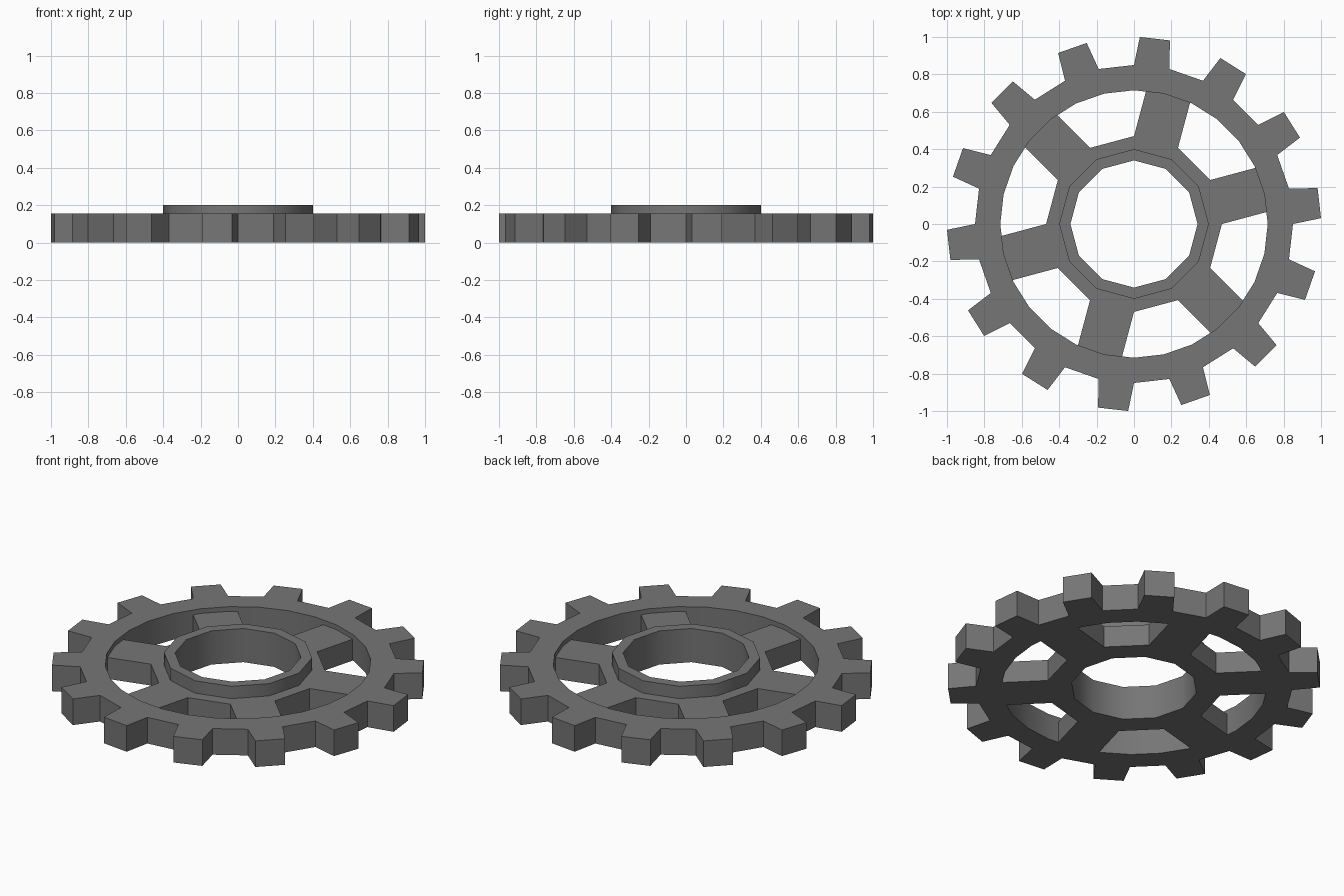
import bpy, bmesh, math
from mathutils import Vector

if "Cube" in bpy.data.objects:
    bpy.data.objects.remove(bpy.data.objects["Cube"])

dark = bpy.data.materials.new("dark_grey")
dark.diffuse_color = (0.18, 0.18, 0.18, 1)
dark.use_nodes = True
dark.node_tree.nodes["Principled BSDF"].inputs["Base Color"].default_value = dark.diffuse_color


def polar(r, a, z):
    return Vector((r * math.cos(a), r * math.sin(a), z))


def spun_ring(name, profile, sides, arm_corners):
    """Spin a closed (r, z) profile, then extrude every other outer wall.
    The wall is the profile edge from point 1 to point 2; the last
    profile edge is the bore, which is shaded smooth."""
    bm = bmesh.new()
    step = 2 * math.pi / sides
    rows = [[bm.verts.new(polar(r, math.pi / 2 - k * step, z)) for r, z in profile]
            for k in range(sides)]
    walls = []
    n = len(profile)
    for k in range(sides):
        a, b = rows[k], rows[(k + 1) % sides]
        for i in range(n):
            j = (i + 1) % n
            f = bm.faces.new((a[i], a[j], b[j], b[i]))
            if i == 1 and k % 2 == 0:
                walls.append((f, math.pi / 2 - (k + 0.5) * step))
    # teeth or spokes
    for f, mid in walls:
        new = bmesh.ops.extrude_discrete_faces(bm, faces=[f])["faces"][0]
        out, side = polar(1, mid, 0), polar(1, mid + math.pi / 2, 0)
        dist, half = arm_corners
        for v in new.verts:
            s = 1 if v.co.dot(side) > 0 else -1
            v.co = out * dist + side * half * s + Vector((0, 0, v.co.z))
    bmesh.ops.recalc_face_normals(bm, faces=bm.faces)
    mesh = bpy.data.meshes.new(name)
    bm.to_mesh(mesh)
    bm.free()
    mesh.materials.append(dark)
    obj = bpy.data.objects.new(name, mesh)
    bpy.context.collection.objects.link(obj)
    # round walls smooth, tooth and spoke corners sharp
    bpy.ops.object.select_all(action='DESELECT')
    obj.select_set(True)
    bpy.context.view_layer.objects.active = obj
    bpy.ops.object.shade_smooth_by_angle(angle=math.radians(32))
    return obj


RIM_TOP, WEB_TOP, HUB_TOP = 0.155, 0.127, 0.20

# toothed outer rim: 28 sides, 14 tapered teeth
spun_ring("toothed_rim",
          [(0.715, 0), (0.85, 0), (0.85, RIM_TOP), (0.715, RIM_TOP)],
          28, (0.997, 0.081))

# twelve-sided hub with raised collar and six straight spokes
spun_ring("hub_and_spokes",
          [(0.34, 0), (0.47, 0), (0.47, WEB_TOP), (0.40, WEB_TOP),
           (0.40, HUB_TOP), (0.34, HUB_TOP)],
          12, (0.72, 0.47 * math.sin(math.pi / 12)))
